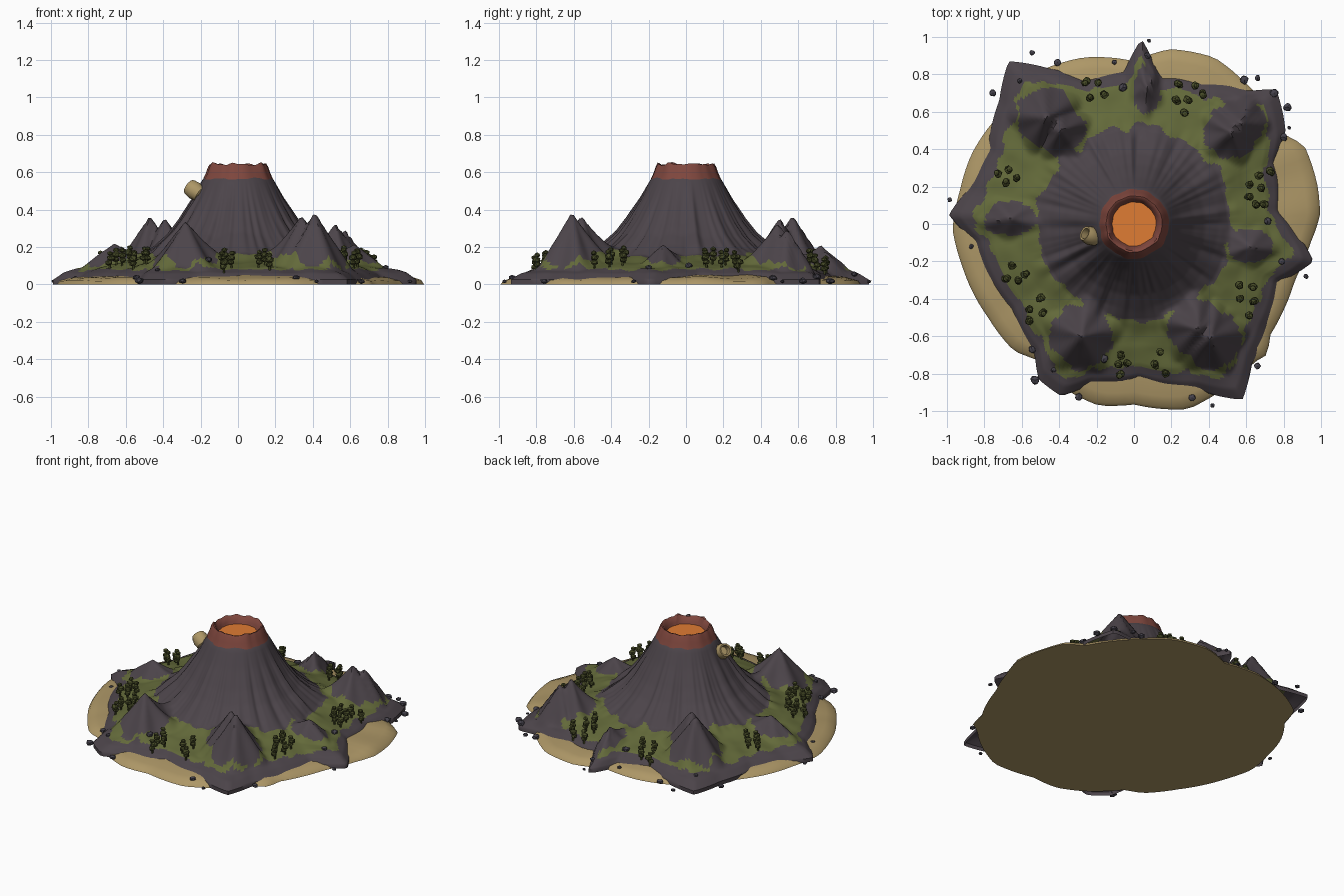
import bpy, bmesh, math, random
from mathutils import Vector, noise

if "Cube" in bpy.data.objects:
    bpy.data.objects.remove(bpy.data.objects["Cube"])
random.seed(4)

def mat(name, c):
    m = bpy.data.materials.new(name)
    m.diffuse_color = (*c, 1)
    m.use_nodes = True
    m.node_tree.nodes["Principled BSDF"].inputs["Base Color"].default_value = m.diffuse_color
    return m
ROCK = mat("dark rock", (.072, .058, .068))
GRASS = mat("grass green", (.125, .143, .042))
SAND = mat("sand", (.42, .31, .135))
RED = mat("red rim", (.21, .062, .047))
LAVA = mat("lava orange", (.74, .2, .033))
TREE = mat("tree green", (.062, .07, .02))
STONE = mat("stone grey", (.06, .055, .072))

def finish(name, bm, mats, angle=None):
    bmesh.ops.recalc_face_normals(bm, faces=bm.faces)
    me = bpy.data.meshes.new(name)
    bm.to_mesh(me)
    bm.free()
    for m in mats:
        me.materials.append(m)
    o = bpy.data.objects.new(name, me)
    bpy.context.collection.objects.link(o)
    if angle:
        bpy.ops.object.select_all(action='DESELECT')
        o.select_set(True)
        bpy.context.view_layer.objects.active = o
        bpy.ops.object.shade_smooth_by_angle(angle=math.radians(angle))
    return o

def lerp(table, x):
    if x <= table[0][0]:
        return table[0][1]
    for (a, p), (b, q) in zip(table, table[1:]):
        if x <= b:
            return p + (q - p) * (x - a) / (b - a)
    return table[-1][1]

def polar(points):
    t = sorted((math.atan2(y, x), math.hypot(x, y)) for x, y in points)
    T = 2 * math.pi
    return [(t[-1][0] - T, t[-1][1])] + t + [(t[0][0] + T, t[0][1])]

def grid(bm, rings):
    """Bridge closed rings of points into quads."""
    vs = [[bm.verts.new(p) for p in ring] for ring in rings]
    n = len(vs[0])
    for a, b in zip(vs, vs[1:]):
        for i in range(n):
            j = (i + 1) % n
            bm.faces.new((a[i], a[j], b[j], b[i]))
    return vs

# shorelines seen from above
rock_line = polar([(.04, .99), (.13, .8), (.35, .77), (.61, .71), (.76, .72), (.81, .5), (.77, .34),
    (.79, .07), (.88, -.06), (.96, -.2), (.78, -.31), (.7, -.57), (.63, -.75), (.58, -.94), (.35, -.89),
    (.03, -.84), (-.24, -.86), (-.39, -.92), (-.51, -.83), (-.53, -.7), (-.67, -.46), (-.86, -.09),
    (-.99, .05), (-.89, .18), (-.78, .4), (-.72, .66), (-.67, .87), (-.45, .83), (-.27, .78), (-.05, .82)])
sand_line = polar([(.19, .935), (.43, .89), (.58, .77), (.8, .48), (.91, .42), (.98, .21), (.995, .05),
    (.94, -.11), (.86, -.3), (.8, -.46), (.73, -.59), (.71, -.7), (.64, -.74), (.37, -.95), (.29, -.99),
    (0, -.965), (-.19, -.97), (-.34, -.9), (-.53, -.72), (-.64, -.68), (-.78, -.5), (-.92, -.22),
    (-.97, -.03), (-.93, .18), (-.87, .37), (-.75, .55), (-.71, .69), (-.5, .82), (-.27, .89), (0, .87)])

# peaks: x, y, height, x radius, y radius
peaks = [(-.47, .57, .37, .19, .19), (-.39, .5, .36, .16, .16), (.52, .49, .33, .17, .17),
    (.57, .54, .3, .15, .15), (.07, .72, .21, .09, .15), (.62, -.12, .215, .15, .11),
    (-.28, -.6, .34, .2, .2), (.41, -.61, .39, .19, .19), (.34, -.56, .37, .19, .19),
    (-.66, .03, .22, .17, .11)]
cone = [(.17, .58), (.19, .56), (.25, .45), (.32, .34), (.38, .265), (.45, .205)]
plain = [(0, .205), (.15, .157), (.45, .118), (.75, .088), (.9, .06), (1, .025)]
IN = .45

def wob(x, y, s, seed=0):
    return noise.noise(Vector((x * s, y * s, seed)))

def place(x, y):
    """Distance, plain fraction and height at a point."""
    r, a = math.hypot(x, y), math.atan2(y, x)
    R = lerp(rock_line, a)
    u = (r - IN) / (R - IN)
    rib = noise.noise(Vector((math.cos(a) * 6, math.sin(a) * 6, r * 1.5))) \
        + .6 * noise.noise(Vector((math.cos(a) * 13, math.sin(a) * 13, 5)))
    fade = max(0, min(1, (r - .19) / .12)) * max(0, min(1, (.6 - r) / .15))
    z = (lerp(cone, r) if u < 0 else lerp(plain, u)) + .03 * rib * fade
    z += .012 * wob(x, y, 9) * max(0, min(1, u * 4, (1 - u) * 4))
    base = z
    for px, py, h, rx, ry in peaks:
        dx, dy = (x - px) / rx, (y - py) / ry
        b = math.atan2(dy, dx)
        d = math.hypot(dx, dy) * (1 + .12 * math.sin(5 * b + px * 9))
        if d < 1:
            z = max(z, base + (h - base) * (1 - d) ** 1.25)
    return r, u, z

def is_grass(x, y):
    r, u, z = place(x, y)
    k = wob(x, y, 12, 3)
    if r < .52 + .05 * k or u > .79 + .09 * k:
        return False
    for px, py, h, rx, ry in peaks:
        if math.hypot((x - px) / rx, (y - py) / ry) < .84 + .15 * k:
            return False
    return True

# volcano and rocky land
N = 260
angs = [2 * math.pi * i / N - math.pi for i in range(N)]
rings = []
for k in range(24):
    r = .165 + (IN - .165) * k / 24
    rings.append([(r * math.cos(a), r * math.sin(a)) for a in angs])
for k in range(49):
    ring = []
    for a in angs:
        r = IN + (lerp(rock_line, a) - IN) * k / 48
        ring.append((r * math.cos(a), r * math.sin(a)))
    rings.append(ring)
bm = bmesh.new()
solid = [[(x, y, place(x, y)[2]) for x, y in ring] for ring in rings]
solid.append([(x, y, 0) for x, y in rings[-1]])
grid(bm, solid)
for f in bm.faces:
    c = f.calc_center_median()
    f.material_index = int(is_grass(c.x, c.y))
finish("volcano_land", bm, [ROCK, GRASS], 50)

# sandy beach with closed underside
bm = bmesh.new()
M = 120
beach = []
for s, z in ((.5, .05), (.8, .048), (.93, .036), (.985, .02), (1, 0)):
    ring = []
    for i in range(M):
        a = 2 * math.pi * i / M - math.pi
        r = s * lerp(sand_line, a)
        x, y = r * math.cos(a), r * math.sin(a)
        ring.append((x, y, z * (1 + .3 * wob(x, y, 6))))
    beach.append(ring)
vs = grid(bm, beach)
bm.faces.new(vs[0])
bm.faces.new(vs[-1])
finish("sand_beach", bm, [SAND], 60)

# jagged crater rim
bm = bmesh.new()
rim = []
for r, z, j in ((.187, .562, 0), (.172, .595, .1), (.16, .628, .6), (.15, .643, 1), (.14, .64, 1),
                (.125, .61, .3), (.11, .58, 0)):
    ring = []
    for i in range(64):
        a = 2 * math.pi * i / 64
        k = noise.noise(Vector((math.cos(a) * 3, math.sin(a) * 3, 2)))
        ring.append(((r + .01 * k) * math.cos(a), (r + .01 * k) * math.sin(a), z + .02 * j * k))
    rim.append(ring)
grid(bm, rim)
finish("crater_rim", bm, [RED], 50)

# lava pool
bm = bmesh.new()
bmesh.ops.create_circle(bm, cap_ends=True, segments=32, radius=.125)
bmesh.ops.translate(bm, verts=bm.verts, vec=(.005, 0, .595))
finish("lava_pool", bm, [LAVA])

# hollow pot-shaped vent on the slope
bm = bmesh.new()
q = Vector((-.55, .25, .4)).to_track_quat('Z', 'Y')
pot = []
for r, h in ((.02, -.05), (.042, -.035), (.05, 0), (.046, .03), (.04, .045), (.03, .042), (.03, .0)):
    pot.append([q @ Vector((r * math.cos(i * math.pi / 6), r * math.sin(i * math.pi / 6), h))
                + Vector((-.23, -.065, .5)) for i in range(12)])
vs = grid(bm, pot)
bm.faces.new(vs[0])
bm.faces.new(vs[-1])
finish("slope_vent", bm, [SAND], 35)

def blob(bm, x, y, z, r, squash=1):
    g = bmesh.ops.create_icosphere(bm, subdivisions=1, radius=r)["verts"]
    t = random.random() * 6
    for v in g:
        p = v.co * random.uniform(.85, 1.12)
        v.co = (x + p.x * math.cos(t) - p.y * math.sin(t), y + p.x * math.sin(t) + p.y * math.cos(t),
                z + p.z * squash)

# trees: thin trunk with stacked leafy clumps
trees = [(-.26, .76), (-.19, .75), (-.23, .68), (-.155, .69), (.24, .75), (.33, .74), (.23, .66),
    (.29, .66), (.37, .695), (.27, .59), (.67, .26), (.73, .28), (.62, .21), (.68, .19), (.615, .14),
    (.655, .1), (.695, .11), (.56, -.33), (.635, -.34), (.57, -.4), (.64, -.41), (.62, -.49),
    (.145, -.685), (.11, -.755), (.17, -.8), (-.075, -.7), (-.035, -.74), (-.085, -.755), (-.075, -.81),
    (-.65, -.22), (-.685, -.29), (-.62, -.3), (-.58, -.27), (-.5, -.4), (-.56, -.455), (-.49, -.475),
    (-.56, -.515), (-.67, .29), (-.73, .27), (-.625, .25), (-.68, .225)]
bm = bmesh.new()
for x, y in trees:
    z = place(x, y)[2]
    t = bmesh.ops.create_cone(bm, cap_ends=True, segments=5, radius1=.007, radius2=.005, depth=.06)["verts"]
    bmesh.ops.translate(bm, verts=t, vec=(x, y, z + .02))
    for h, r in ((.03, .021), (.055, .024), (.08, .017)):
        blob(bm, x + random.uniform(-.007, .007), y + random.uniform(-.007, .007), z + h, r, .8)
finish("trees", bm, [TREE])

# loose stones on shore and grass
stones = [(-.545, .915, 16), (-.41, .865, 22), (-.105, .865, 15), (.07, .9, 20), (.08, .98, 12),
    (-.755, .7, 21), (-.61, .765, 15), (-.985, .13, 14), (-.87, -.12, 15), (-.545, -.67, 22),
    (-.53, -.835, 27), (-.295, -.925, 22), (.31, -.93, 22), (.42, -.97, 14), (.66, -.76, 20),
    (.92, -.28, 15), (.79, -.2, 20), (.8, .465, 24), (.82, .625, 25), (.59, .77, 25), (.66, .78, 18),
    (.75, .7, 25), (.715, .015, 24), (-.06, .73, 25), (-.16, -.72, 25), (-.43, -.78, 15), (.83, .515, 12)]
bm = bmesh.new()
for x, y, s in stones:
    u, z = place(x, y)[1:]
    if u > 1:
        z = .03 if math.hypot(x, y) < lerp(sand_line, math.atan2(y, x)) else .012
    blob(bm, x, y, z + s * .0003, s * .001, .7)
finish("stones", bm, [STONE])
